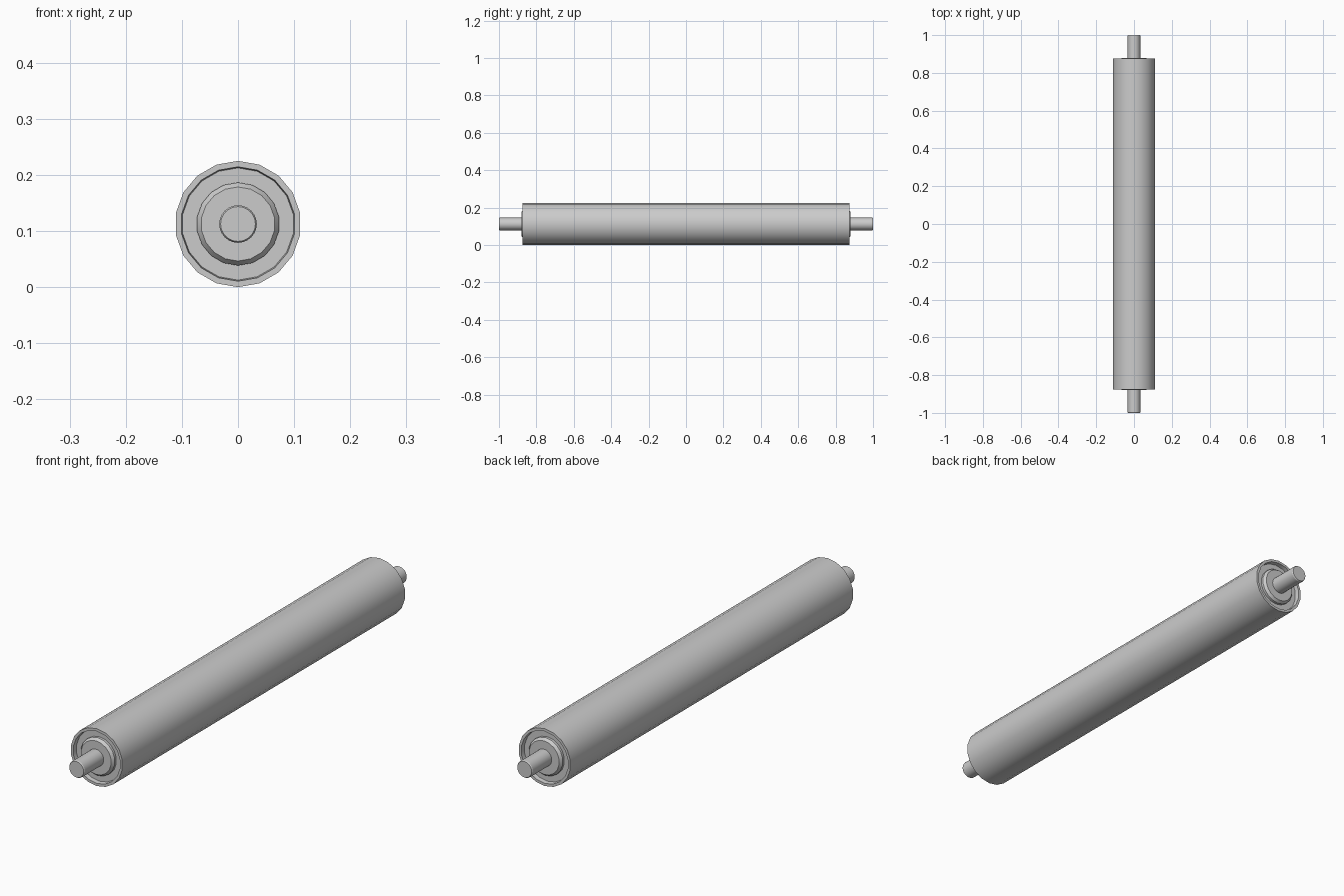
import bpy, bmesh
from math import sin, cos, pi, radians

if "Cube" in bpy.data.objects:
    bpy.data.objects.remove(bpy.data.objects["Cube"])

AXIS_Z = 0.1125


def lathe(name, profile, sides):
    """Revolve (radius, y) points round the roller axis; radius 0 makes a pole."""
    bm = bmesh.new()
    rings = []
    for r, y in profile:
        if r == 0:
            rings.append([bm.verts.new((0, y, 0))] * sides)
        else:
            rings.append([bm.verts.new((r * sin(2 * pi * i / sides), y,
                                        r * cos(2 * pi * i / sides)))
                          for i in range(sides)])
    for a, b in zip(rings, rings[1:]):
        for i in range(sides):
            j = (i + 1) % sides
            loop = list(dict.fromkeys((a[i], a[j], b[j], b[i])))
            bm.faces.new(loop)
    bmesh.ops.recalc_face_normals(bm, faces=bm.faces[:])
    mesh = bpy.data.meshes.new(name)
    bm.to_mesh(mesh)
    bm.free()
    obj = bpy.data.objects.new(name, mesh)
    bpy.context.collection.objects.link(obj)
    obj.location.z = AXIS_Z
    bpy.ops.object.select_all(action='DESELECT')
    obj.select_set(True)
    bpy.context.view_layer.objects.active = obj
    bpy.ops.object.shade_smooth_by_angle(angle=radians(30))
    return obj


def mirrored(half):
    """Complete a profile given from the front end to the middle."""
    return half + [(r, -y) for r, y in reversed(half)]


# Tube with a recessed end plate at each end
lathe("roller_tube", mirrored([(0, -0.858), (0.1, -0.858), (0.102, -0.875),
                               (0.1125, -0.875)]), 18)

# Bevelled bearing hubs
for name, s in (("front_hub", -1), ("back_hub", 1)):
    lathe(name, [(0, s * 0.85), (0.074, s * 0.85), (0.074, s * 0.868),
                 (0.066, s * 0.879), (0, s * 0.879)], 18)

# Axle with chamfered ends
lathe("axle", mirrored([(0, -1), (0.031, -1), (0.0335, -0.996)]), 24)
